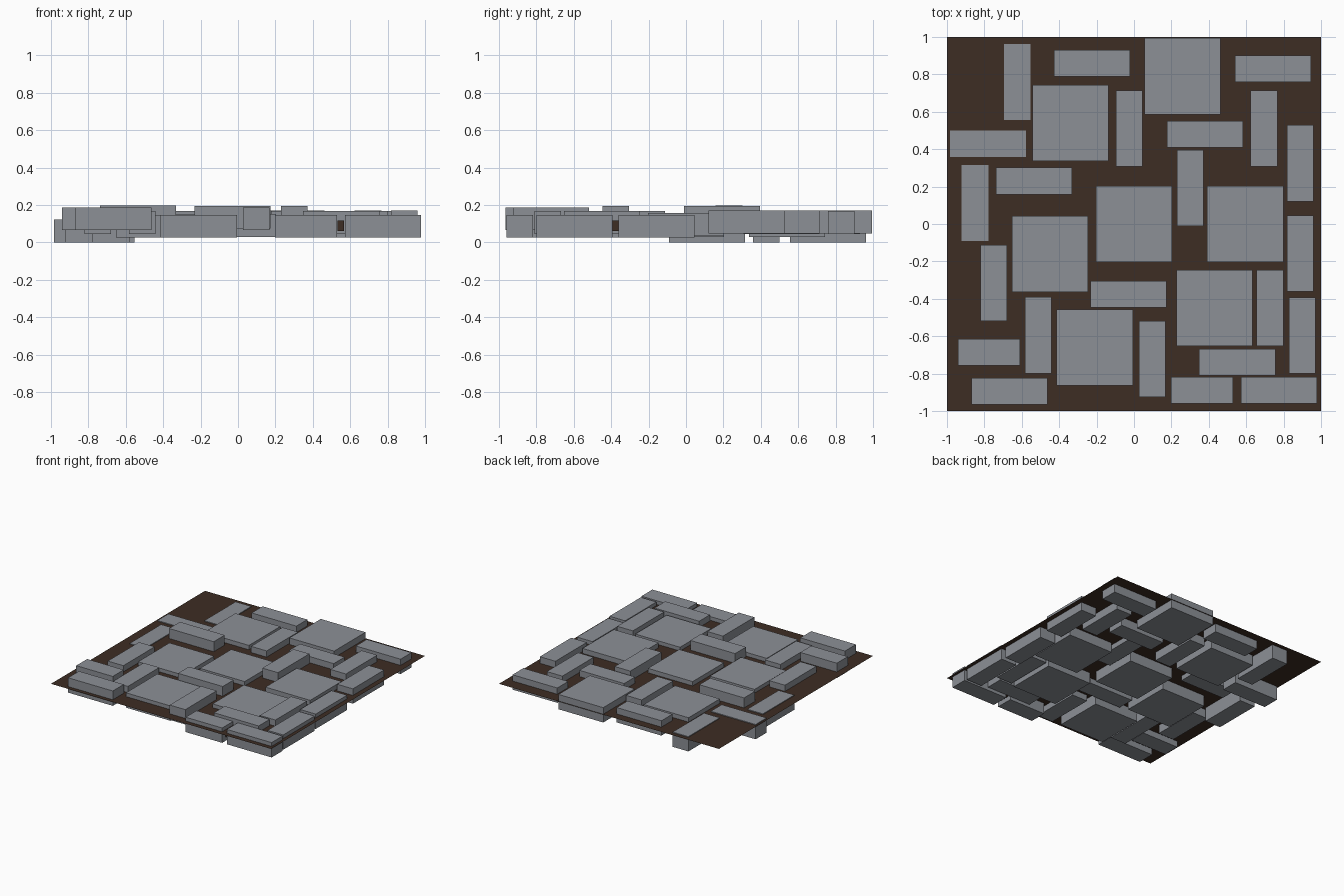
import bpy


def material(name, rgb):
    m = bpy.data.materials.new(name)
    m.diffuse_color = (*rgb, 1)
    return m


STONE = material("grey_stone", (0.262, 0.277, 0.305))
SOIL = material("dark_brown_soil", (0.047, 0.026, 0.017))


def box(name, centre, size, mat):
    bpy.ops.mesh.primitive_cube_add(size=1, location=centre)
    ob = bpy.context.object
    ob.name = name
    ob.scale = size
    bpy.ops.object.transform_apply(location=False, rotation=False, scale=True)
    ob.data.materials.append(mat)
    return ob


L, W, T = 0.407, 0.142, 0.122   # paver length, narrow width, thickness

# square slabs: x, y, bottom height
SQUARES = [
    (-0.34, 0.54, 0.030), (0.26, 0.79, 0.048), (-0.45, -0.16, 0.025),
    (0.00, 0.00, 0.030), (0.595, 0.00, 0.035), (-0.21, -0.66, 0.025),
    (0.43, -0.45, 0.025),
]
# long pavers lying along x
ALONG_X = [
    (-0.78, 0.43, 0.0), (-0.225, 0.86, 0.046), (0.743, 0.83, 0.045),
    (0.38, 0.48, 0.045), (-0.535, 0.23, 0.076), (-0.03, -0.375, 0.074),
    (-0.665, -0.895, 0.066), (0.552, -0.74, 0.045), (0.775, -0.89, 0.025),
]
# long pavers lying along y
ALONG_Y = [
    (-0.625, 0.76, 0.0), (-0.85, 0.113, 0.0), (-0.025, 0.51, 0.045),
    (0.695, 0.51, 0.048), (0.888, 0.325, 0.048), (0.30, 0.193, 0.074),
    (0.888, -0.157, 0.025), (-0.75, -0.315, 0.045), (-0.513, -0.595, 0.045),
    (0.727, -0.45, 0.045), (0.098, -0.722, 0.066), (0.90, -0.597, 0.025),
]
# shortened pavers lying along x
SHORT_X = [(-0.775, -0.685, 0.066), (0.363, -0.89, 0.025)]

for label, places, sx, sy in (("square_slab", SQUARES, L, L),
                              ("cross_paver", ALONG_X, L, W),
                              ("upright_paver", ALONG_Y, W, L),
                              ("short_paver", SHORT_X, 0.332, W)):
    for i, (x, y, z) in enumerate(places):
        box(f"{label}_{i + 1}", (x, y, z + T / 2), (sx, sy, T), STONE)

# thin sheet of soil that the pavers sit in
bpy.ops.mesh.primitive_plane_add(size=2, location=(0, 0, 0.116))
soil = bpy.context.object
soil.name = "soil_sheet"
soil.data.materials.append(SOIL)

# packed soil in the two open edge joints
box("soil_joint_front", (0.55, -0.88, 0.088), (0.036, 0.08, 0.056), SOIL)
box("soil_joint_right", (0.88, -0.377, 0.088), (0.08, 0.032, 0.056), SOIL)
